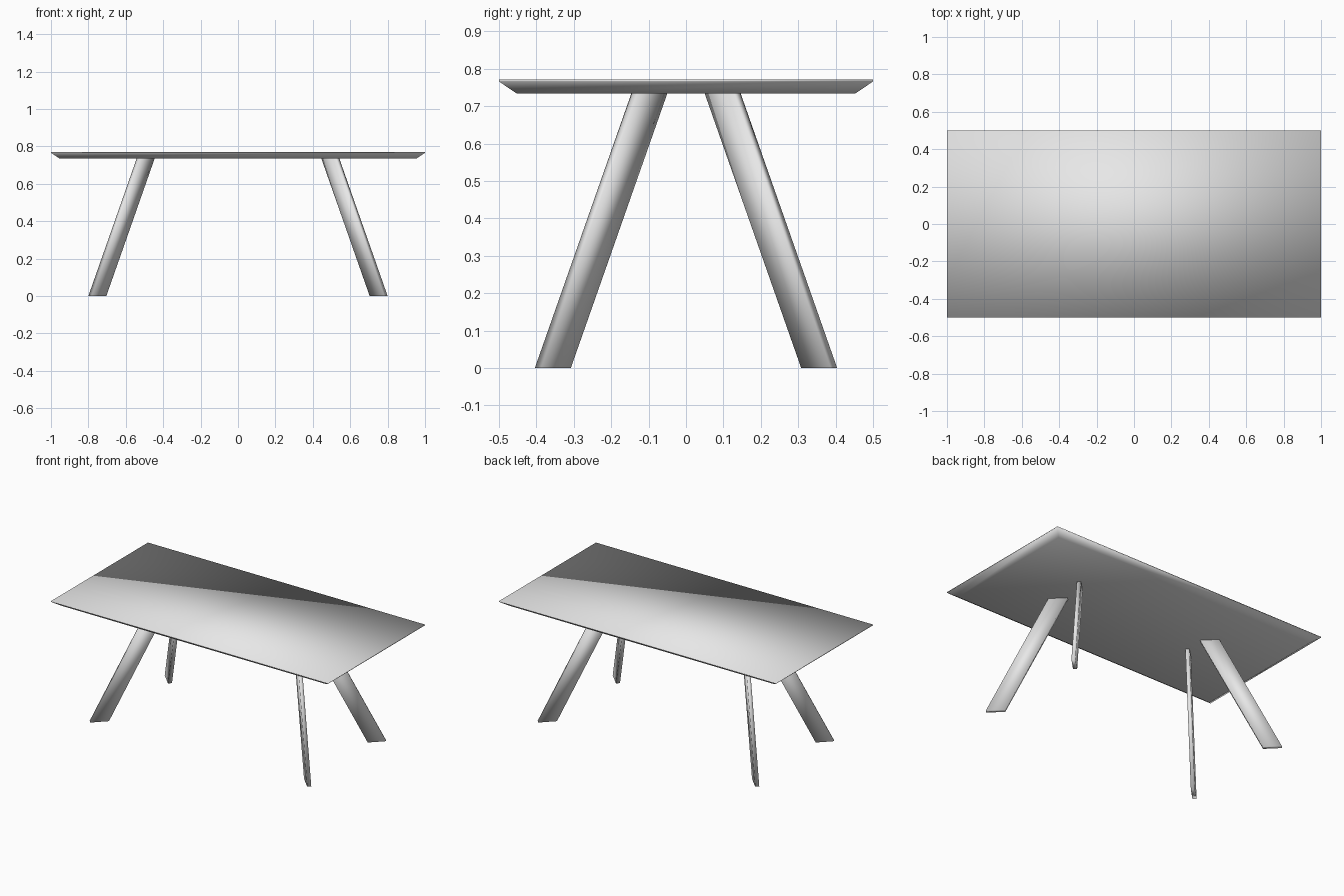
import bpy
import bmesh
from mathutils import Vector

default = bpy.data.objects.get("Cube")
if default:
    bpy.data.objects.remove(default, do_unlink=True)

GREY = (0.8, 0.8, 0.8, 1.0)
grey = bpy.data.materials.new("light_grey")
grey.use_nodes = True
grey.diffuse_color = GREY
grey.node_tree.nodes["Principled BSDF"].inputs["Base Color"].default_value = GREY

UNDERSIDE = 0.734


def loft(name, rings):
    """Join four-cornered rings, listed from bottom to top, into a closed solid."""
    bm = bmesh.new()
    loops = [[bm.verts.new(p) for p in ring] for ring in rings]
    for low, high in zip(loops, loops[1:]):
        for i in range(4):
            j = (i + 1) % 4
            bm.faces.new((low[i], low[j], high[j], high[i]))
    bm.faces.new(loops[0][::-1])
    bm.faces.new(loops[-1])
    bmesh.ops.recalc_face_normals(bm, faces=bm.faces)
    for face in bm.faces:
        face.smooth = True
    mesh = bpy.data.meshes.new(name)
    bm.to_mesh(mesh)
    bm.free()
    mesh.materials.append(grey)
    obj = bpy.data.objects.new(name, mesh)
    bpy.context.collection.objects.link(obj)
    return obj


def rectangle(center, u, v):
    """Corners of a rectangle with half-extents u and v."""
    c = Vector(center)
    return [c - u - v, c + u - v, c + u + v, c - u + v]


# Tabletop: thin lip with an undercut bevel all round
loft("tabletop", [
    rectangle((0, 0, z), Vector((1 - inset, 0, 0)), Vector((0, 0.5 - inset, 0)))
    for z, inset in ((UNDERSIDE, 0.047), (0.766, 0), (0.771, 0))])

# Legs: flat planks set on the diagonals and splayed outwards
for side, sx in (("left", 1), ("right", -1)):
    for end, sy in (("front", -1), ("back", 1)):
        radial = Vector((sx, sy, 0)).normalized() * 0.056
        across = Vector((-sy, sx, 0)).normalized() * 0.012
        loft(f"{end}_{side}_leg", [
            rectangle((sx * 0.752, sy * 0.356, 0), radial, across),
            rectangle((sx * 0.494, sy * 0.098, UNDERSIDE), radial, across)])
